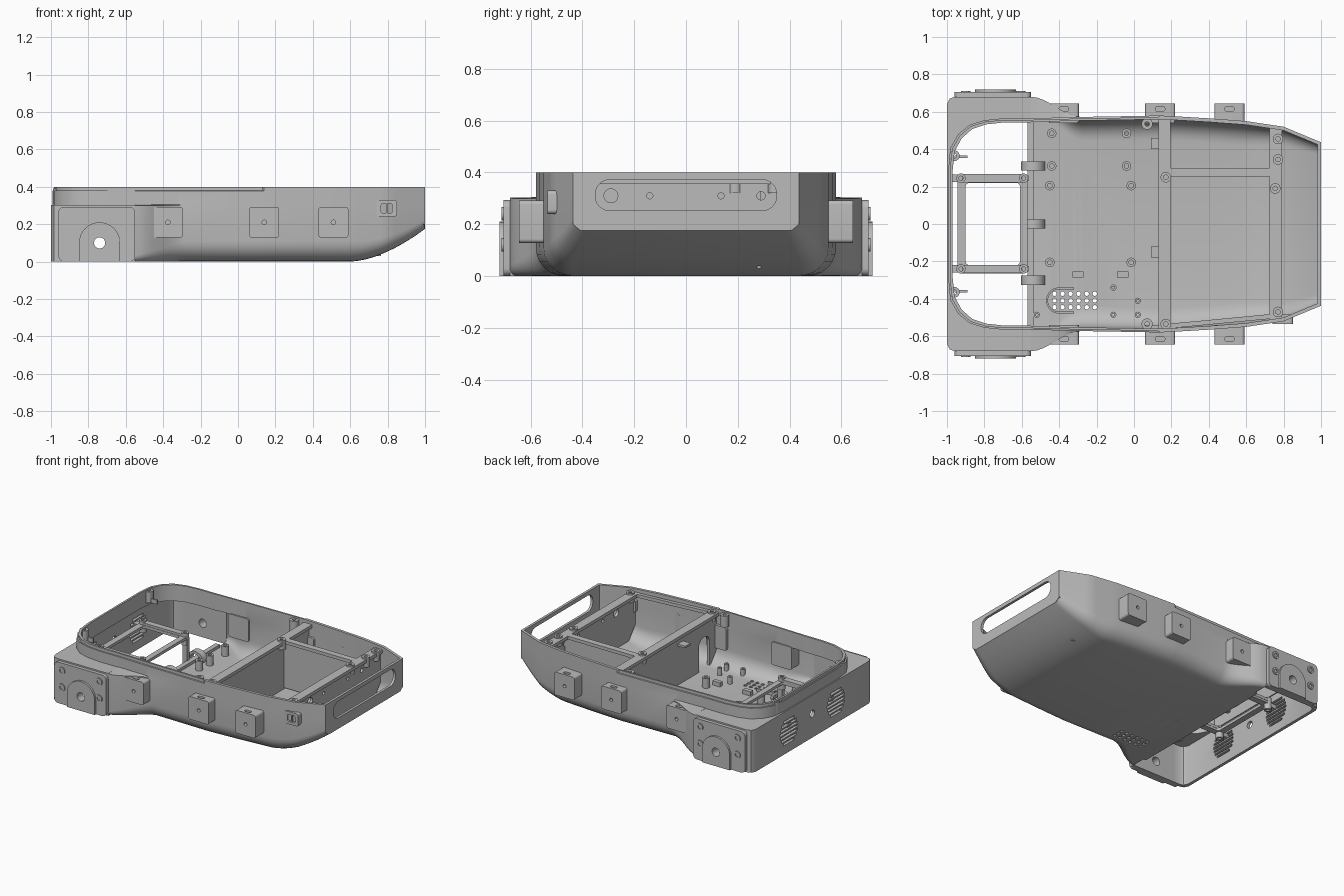
import bpy, bmesh, math

cube = bpy.data.objects.get("Cube")
if cube:
    bpy.data.objects.remove(cube)

GREY = bpy.data.materials.new("plain grey")
GREY.use_nodes = True
GREY.diffuse_color = (0.5, 0.5, 0.5, 1)
GREY.node_tree.nodes["Principled BSDF"].inputs["Base Color"].default_value = (0.5, 0.5, 0.5, 1)


def make(name, bm):
    bmesh.ops.recalc_face_normals(bm, faces=bm.faces)
    mesh = bpy.data.meshes.new(name)
    bm.to_mesh(mesh)
    bm.free()
    mesh.materials.append(GREY)
    ob = bpy.data.objects.new(name, mesh)
    bpy.context.collection.objects.link(ob)
    return ob


def loft(name, rings, closed=False):
    """Skin between closed rings of 3D points, capped unless it loops round."""
    bm = bmesh.new()
    rows = [[bm.verts.new(p) for p in ring] for ring in rings]
    n = len(rows[0])
    pairs = list(zip(rows, rows[1:] + rows[:1])) if closed else list(zip(rows, rows[1:]))
    for a, b in pairs:
        for i in range(n):
            j = (i + 1) % n
            bm.faces.new((a[i], a[j], b[j], b[i]))
    if not closed:
        bm.faces.new(rows[0])
        bm.faces.new(rows[-1])
    return make(name, bm)


def place(axis, u, v, w):
    return {"x": (w, u, v), "y": (u, w, v), "z": (u, v, w)}[axis]


def prism(name, pts, axis, lo, hi):
    return loft(name, [[place(axis, u, v, w) for u, v in pts] for w in (lo, hi)])


def band(name, outer, inner, axis, lo, hi, closed=False):
    """Strip between two matching paths, given thickness along an axis."""
    rings = [[place(axis, *o, lo), place(axis, *o, hi), place(axis, *i, hi), place(axis, *i, lo)]
             for o, i in zip(outer, inner)]
    return loft(name, rings, closed)


def box(name, x0, x1, y0, y1, z0, z1):
    return prism(name, rect(x0, x1, y0, y1), "z", z0, z1)


def rect(x0, x1, y0, y1):
    return [(x0, y0), (x1, y0), (x1, y1), (x0, y1)]


def circle(u, v, r, n=24):
    return [(u + r * math.cos(math.tau * i / n), v + r * math.sin(math.tau * i / n)) for i in range(n)]


def rounded(x0, x1, y0, y1, r, n=6):
    pts = []
    for k, (cx, cy) in enumerate(rect(x0 + r, x1 - r, y0 + r, y1 - r)):
        for i in range(n + 1):
            a = math.pi + (k + i / n) * math.pi / 2
            pts.append((cx + r * math.cos(a), cy + r * math.sin(a)))
    return pts


def tube(name, u, v, r, hole, axis, lo, hi):
    return band(name, circle(u, v, r), circle(u, v, hole), axis, lo, hi, True)


def cut(ob, *cutters):
    for c in cutters:
        c.hide_render = True
        m = ob.modifiers.new("cut", "BOOLEAN")
        m.operation, m.solver, m.object = "DIFFERENCE", "EXACT", c
        bpy.context.view_layer.objects.active = ob
        bpy.ops.object.modifier_apply(modifier=m.name)
        bpy.data.objects.remove(c)


# ---- Main tub: U-shaped section lofted along the length
WIDTHS = [(-0.55, 0.565), (-0.3, 0.572), (0.15, 0.58), (0.4, 0.565), (0.6, 0.55), (0.8, 0.52), (1.0, 0.437)]


def half_width(x):
    for (a, wa), (b, wb) in zip(WIDTHS, WIDTHS[1:]):
        if x <= b:
            return wa + (wb - wa) * (x - a) / (b - a)
    return WIDTHS[-1][1]


def belly(x):
    return 0.175 * max(0, (x - 0.6) / 0.4) ** 1.7


def section(x):
    wu, low = half_width(x), belly(x)
    f = min(1, max(0, (x + 0.55) / 0.27))
    wl = wu + (0.68 - wu) * (1 - f * f * (3 - 2 * f))
    r = 0.03 + 0.08 * f - 0.06 * max(0, (x - 0.6) / 0.4)
    lip = 0.008 if x < 0.135 else 0

    def half(t, lip):
        pts = [(wu - t - lip, 0.4), (wu - t - lip, 0.38), (wu - t, 0.378), (wu - t, 0.306 - t), (wl - t, 0.3 - t)]
        for i in range(7):
            a = i * math.pi / 12
            pts.append((wl - t - r + r * math.cos(a), low + t + r - r * math.sin(a)))
        return pts
    outer, inner = half(0, lip), half(0.02, 0)
    path = outer + [(-y, z) for y, z in reversed(outer)]
    path += inner_path(inner)
    return [(x, y, z) for y, z in path]


def inner_path(inner):
    return [(-y, z) for y, z in inner] + list(reversed(inner))


stations = sorted([-0.55 + i * 0.03 for i in range(10)] + [0, 0.13, 0.14, 0.27, 0.4, 0.5]
                  + [0.6 + i * 0.04 for i in range(11)])
tub = loft("tub", [section(x) for x in stations])
vents = [prism("cutter", circle(-0.425 + 0.043 * i, -0.445 + 0.036 * j, 0.012, 10), "z", -0.1, 0.1)
         for i in range(6) for j in range(3)]
cut(tub, *vents)
w = half_width(1)
rear = prism("rear_wall", [(-w, 0.4), (-w, 0.2), (-w + 0.03, 0.176), (w - 0.03, 0.176), (w, 0.2), (w, 0.4)], "x", 0.982, 1.0)
cut(rear, prism("cutter", rounded(-0.35, 0.35, 0.253, 0.372, 0.055), "x", 0.9, 1.1))

# ---- Open nose: rounded rim, square lower wall and the deck joining them
def mirrored(half):
    return half + [(x, -y) for x, y in reversed(half)]


def inset(path, t):
    return [(x + t * max(0, (-x - 0.6) / 0.4), y - math.copysign(t, y)) for x, y in path]


rim = mirrored([(-0.55, 0.565), (-0.7, 0.565), (-0.8, 0.555), (-0.88, 0.53), (-0.94, 0.48), (-0.98, 0.41), (-0.992, 0.3)])
wall = mirrored([(-0.55, 0.68), (-0.7, 0.68), (-0.9, 0.68), (-0.96, 0.68), (-0.985, 0.67), (-1.0, 0.64), (-1.0, 0.3)])
band("nose_rim", rim, inset(rim, 0.022), "z", 0.285, 0.379)
band("nose_rim_lip", inset(rim, 0.008), inset(rim, 0.022), "z", 0.379, 0.4)
band("nose_deck", wall, inset(rim, 0.01), "z", 0.285, 0.303)
nose = band("nose_wall", wall, inset(wall, 0.022), "z", 0, 0.29)
grille_cuts = [prism("cutter", circle(0, 0.17, 0.025), "x", -1.1, -0.9)]
for s in (-1, 1):
    for k in range(-3, 4):
        reach = math.sqrt(0.1 ** 2 - (0.026 * k) ** 2)
        z = 0.15 + 0.026 * k
        grille_cuts.append(prism("cutter", rect(s * 0.265 - reach, s * 0.265 + reach, z - 0.008, z + 0.008), "x", -1.1, -0.9))
    grille_cuts.append(prism("cutter", circle(-0.74, 0.1, 0.03), "y", s * 0.6, s * 0.8))
cut(nose, *grille_cuts)

# ---- Side mounts and pods, on both sides
for s, side in ((-1, "right"), (1, "left")):
    plate = prism(side + "_mount_plate", rounded(-0.96, -0.55, 0.0, 0.293, 0.03), "y", s * 0.67, s * 0.705)
    arch = [(-0.74 + 0.11 * math.cos(math.pi * i / 16), 0.1 + 0.11 * math.sin(math.pi * i / 16)) for i in range(17)]
    hub = prism(side + "_mount_hub", arch + [(-0.85, 0), (-0.63, 0)], "y", s * 0.69, s * 0.72)
    for part in (plate, hub):
        cut(part, prism("cutter", circle(-0.74, 0.1, 0.03), "y", s * 0.6, s * 0.8))
    for x in (-0.9, -0.605):
        for z in (0.12, 0.24):
            tube(side + "_mount_screw", x, z, 0.026, 0.013, "y", s * 0.70, s * 0.712)
    for x in (-0.375, 0.14, 0.51):
        pod = prism(side + "_pod", rounded(x - 0.08, x + 0.08, 0.128, 0.292, 0.015), "y", s * 0.54, s * 0.645)
        cut(pod, prism("cutter", circle(x, 0.21, 0.012, 16), "y", s * 0.62, s * 0.7),
            prism("cutter", rounded(x - 0.025, x + 0.025, s * 0.615 - 0.012, s * 0.615 + 0.012, 0.01), "z", 0.27, 0.35))
    # Nose screw bosses with clips
    tube(side + "_nose_boss", -0.96, s * 0.365, 0.028, 0.012, "z", 0.31, 0.39)
    box(side + "_nose_clip", -0.96, -0.89, s * 0.36 - 0.006, s * 0.36 + 0.006, 0.31, 0.34)
    tube(side + "_tub_boss", 0.07, s * 0.535, 0.03, 0.012, "z", 0.31, 0.39)

# Port surround on one side only
port = prism("port_surround", rounded(0.74, 0.85, 0.24, 0.33, 0.015), "y", -0.535, -0.485)
cut(port, prism("cutter", rounded(0.765, 0.825, 0.26, 0.31, 0.01), "y", -0.6, -0.51))
box("port_divider", 0.792, 0.798, -0.53, -0.5, 0.255, 0.315)

# ---- Bulkheads and rails inside the tub
def bulkhead(name, x, half, low, top):
    side = [(half, top), (half, low + 0.1), (half - 0.08, low)]
    return prism(name, side + [(-y, z) for y, z in reversed(side)], "x", x - 0.01, x + 0.01)


mid = bulkhead("middle_bulkhead", 0.16, 0.565, 0.015, 0.37)
cut(mid, prism("cutter", rounded(-0.48, -0.36, -0.05, 0.25, 0.055), "x", 0.1, 0.2))
back = bulkhead("back_bulkhead", 0.765, 0.505, 0.045, 0.37)
cut(back, *[prism("cutter", circle(y, 0.31, r, 16), "x", 0.7, 0.8)
            for y, r in ((-0.29, 0.027), (-0.14, 0.012), (0.135, 0.012), (0.29, 0.016))])
box("bay_divider", 0.16, 0.765, 0.275, 0.29, 0.03, 0.37)
box("middle_rail", 0.13, 0.195, -0.56, 0.56, 0.355, 0.378)
box("back_rail", 0.725, 0.79, -0.51, 0.51, 0.355, 0.378)
box("bay_rail", 0.16, 0.765, 0.255, 0.3, 0.355, 0.378)
band("bay_edge", [(0.17, -0.56), (0.75, -0.505)], [(0.17, -0.535), (0.75, -0.48)], "z", 0.355, 0.378)
for x, y in ((0.17, 0.25), (0.17, -0.535), (0.77, 0.455), (0.77, 0.345), (0.755, 0.19), (0.77, -0.47)):
    tube("rail_boss", x, y, 0.028, 0.012, "z", 0.32, 0.388)
for y in (0.43, -0.15):
    box("bulkhead_tab", 0.09, 0.155, y - 0.03, y + 0.03, 0.3, 0.315)

# ---- Floor fittings
for y in (-0.205, 0.205):
    for x in (-0.45, -0.015):
        tube("floor_standoff", x, y, 0.025, 0.012, "z", 0.015, 0.09)
for y in (0.31, 0.485):
    for x in (-0.44, -0.04):
        tube("floor_standoff", x, y, 0.025, 0.012, "z", 0.015, 0.09)
for x, y in ((-0.11, -0.34), (-0.11, -0.485), (0.02, -0.41), (0.02, -0.485), (-0.52, -0.485)):
    tube("small_standoff", x, y, 0.016, 0.007, "z", 0.015, 0.07)
for x in (-0.3, -0.06):
    box("floor_block", x - 0.03, x + 0.03, -0.285, -0.255, 0.015, 0.05)
arc = [math.pi / 2 + math.pi * i / 16 for i in range(17)]


def horseshoe(r):
    ends = [(-0.32, -0.409 + r), (-0.32, -0.409 - r)]
    return ends[:1] + [(-0.4 + r * math.cos(a), -0.409 + r * math.sin(a)) for a in arc] + ends[1:]


band("vent_surround", horseshoe(0.07), horseshoe(0.06), "z", 0.015, 0.04)
box("floor_sill", -0.57, -0.535, -0.56, 0.56, 0.0, 0.04)
for y in (-0.3, 0, 0.31):
    hook = [[(-0.54 + r * math.cos(math.pi * i / 12), 0.03 + r * math.sin(math.pi * i / 12)) for i in range(13)]
            for r in (0.065, 0.045)]
    band("cable_hook", hook[0], hook[1], "y", y - 0.025, y + 0.025)

# ---- Bracket frame across the nose opening
frame = prism("nose_bracket", rounded(-0.945, -0.57, -0.265, 0.265, 0.02), "z", 0.19, 0.21)
cut(frame, prism("cutter", rounded(-0.9, -0.61, -0.22, 0.22, 0.02), "z", 0.1, 0.3))
for y in (-0.24, 0.245):
    box("bracket_rib", -0.92, -0.6, y - 0.022, y + 0.022, 0.205, 0.225)
    for x in (-0.925, -0.59):
        tube("bracket_post", x, y, 0.025, 0.011, "z", 0.15, 0.235)
    box("bracket_foot", -0.99, -0.93, y - 0.02, y + 0.02, 0.17, 0.2)
    box("bracket_leg", -0.6, -0.565, y - 0.015, y + 0.015, 0.01, 0.2)

for ob in bpy.context.scene.objects:
    ob.select_set(ob.type == "MESH")
bpy.context.view_layer.objects.active = tub
bpy.ops.object.shade_smooth_by_angle(angle=math.radians(32))
